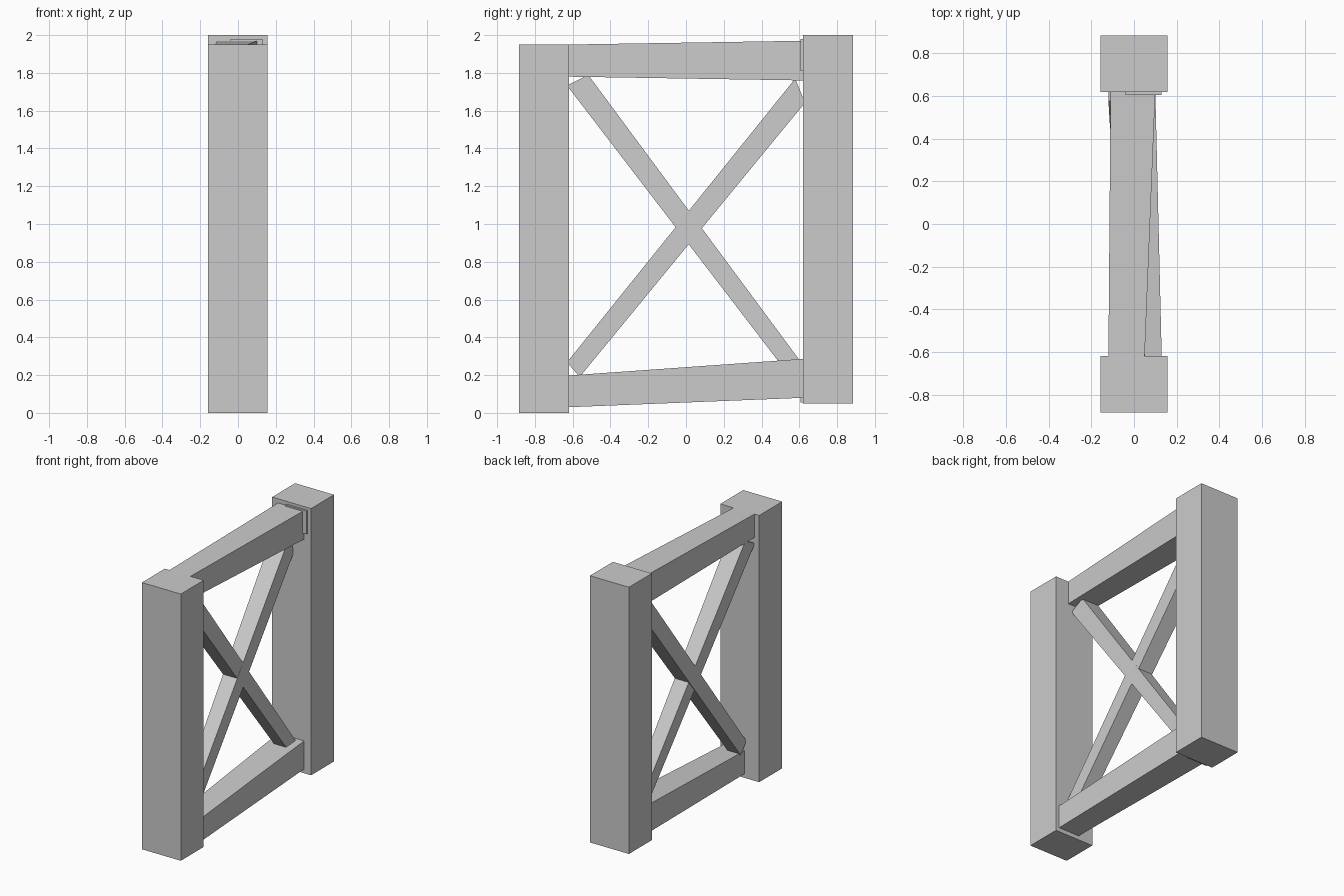
import bpy
import bmesh

if "Cube" in bpy.data.objects:
    bpy.data.objects.remove(bpy.data.objects["Cube"])


def loft(name, end_a, end_b):
    """Closed four-sided bar between two end quads."""
    bm = bmesh.new()
    a = [bm.verts.new(p) for p in end_a]
    b = [bm.verts.new(p) for p in end_b]
    bm.faces.new(a)
    bm.faces.new(b[::-1])
    for i in range(4):
        j = (i + 1) % 4
        bm.faces.new((a[i], b[i], b[j], a[j]))
    bmesh.ops.recalc_face_normals(bm, faces=bm.faces)
    mesh = bpy.data.meshes.new(name)
    bm.to_mesh(mesh)
    bm.free()
    obj = bpy.data.objects.new(name, mesh)
    bpy.context.collection.objects.link(obj)
    return obj


def rect(y, x0, x1, z0, z1):
    """Upright rectangle at depth y."""
    return [(x0, y, z0), (x1, y, z0), (x1, y, z1), (x0, y, z1)]


def cut(lower, upper, x0, x1):
    """End of a brace: lower and upper edge points (y, z) spread over x."""
    return [(x0, *lower), (x1, *lower), (x1, *upper), (x0, *upper)]


# Posts, the back one set slightly higher
for name, y0, y1, z0 in (("front_post", -0.885, -0.62, 0.0),
                         ("back_post", 0.62, 0.885, 0.05)):
    loft(name, rect(y0, -0.158, 0.157, z0, z0 + 1.95),
         rect(y1, -0.158, 0.157, z0, z0 + 1.95))

# Tapered cross beams, thicker towards the back
loft("top_beam", rect(-0.622, -0.12, 0.05, 1.78, 1.95),
     rect(0.622, -0.11, 0.10, 1.76, 1.97))
loft("bottom_beam", rect(-0.622, -0.04, 0.13, 0.03, 0.198),
     rect(0.622, -0.11, 0.10, 0.08, 0.286))

# Thin offset pads where the beams meet the back post
loft("top_pad", rect(0.606, -0.04, 0.13, 1.81, 1.98),
     rect(0.622, -0.04, 0.13, 1.81, 1.98))
loft("bottom_pad", rect(0.606, -0.12, 0.05, 0.055, 0.225),
     rect(0.622, -0.12, 0.05, 0.055, 0.225))

# Crossed diagonal braces, tapering downwards and leaning in x
loft("falling_brace",
     cut((-0.63, 1.733), (-0.518, 1.79), -0.117, 0.014),
     cut((0.487, 0.276), (0.605, 0.274), -0.05, 0.048))
loft("rising_brace",
     cut((0.63, 1.642), (0.578, 1.77), -0.12, 0.012),
     cut((-0.563, 0.19), (-0.63, 0.268), -0.048, 0.052))
